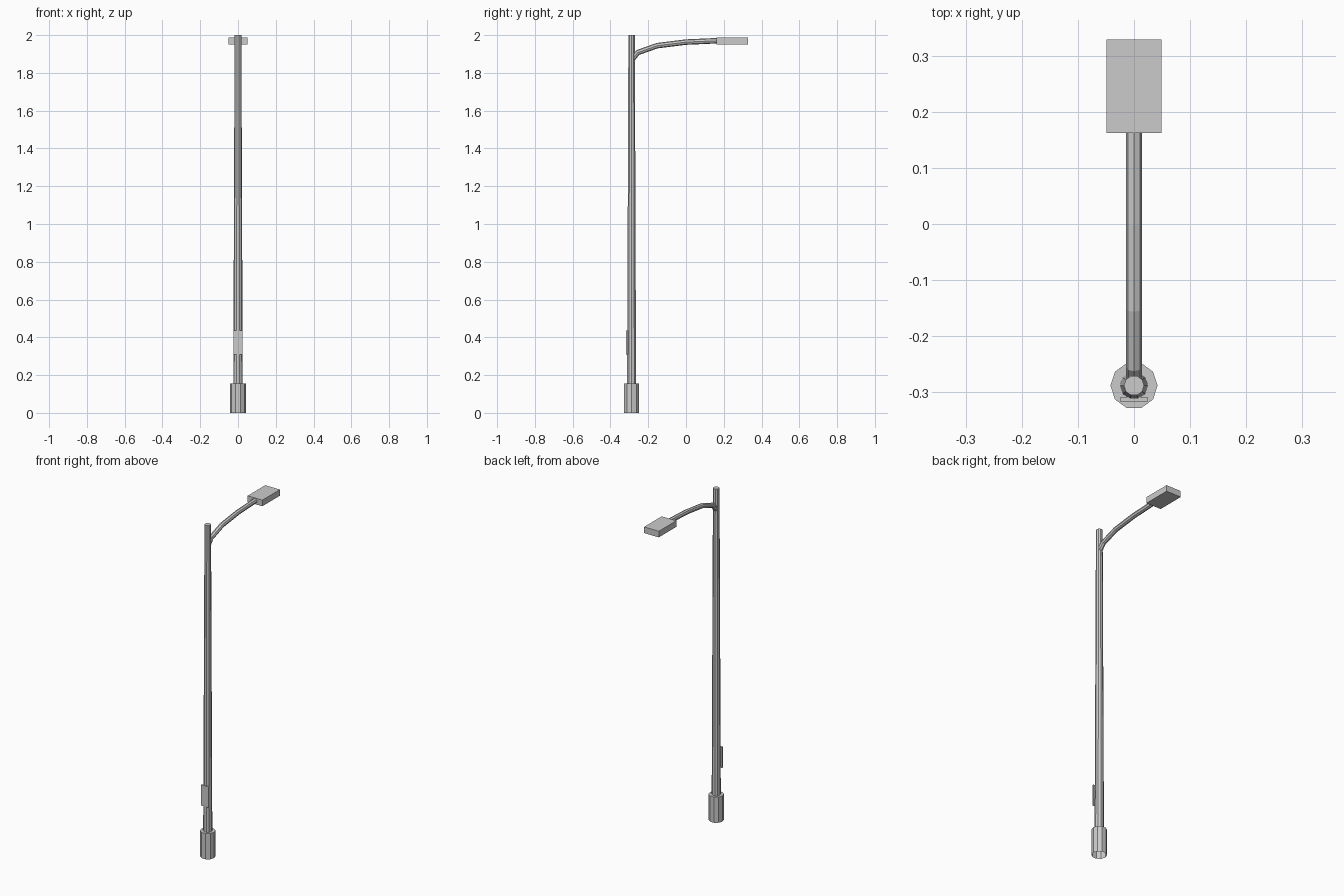
import bpy, bmesh, math
from mathutils import Vector, Matrix

if "Cube" in bpy.data.objects:
    bpy.data.objects.remove(bpy.data.objects["Cube"])

POLE_Y = -0.288


def make(name, bm):
    bmesh.ops.recalc_face_normals(bm, faces=bm.faces[:])
    me = bpy.data.meshes.new(name)
    bm.to_mesh(me)
    bm.free()
    ob = bpy.data.objects.new(name, me)
    bpy.context.collection.objects.link(ob)
    return ob


def box(name, lo, hi):
    lo, hi = Vector(lo), Vector(hi)
    bm = bmesh.new()
    bmesh.ops.create_cube(bm, size=1)
    bmesh.ops.scale(bm, vec=hi - lo, verts=bm.verts)
    bmesh.ops.translate(bm, vec=(lo + hi) / 2, verts=bm.verts)
    return make(name, bm)


def tube(name, rings, sides, cap_start=True, cap_end=True):
    """Loft rings of (centre, tilt about x, radius)."""
    bm = bmesh.new()
    loops = []
    for centre, tilt, r in rings:
        rot = Matrix.Rotation(tilt, 3, 'X')
        loops.append([bm.verts.new(Vector(centre) + rot @ Vector(
            (r * math.cos(2 * math.pi * i / sides),
             r * math.sin(2 * math.pi * i / sides), 0))) for i in range(sides)])
    for a, b in zip(loops, loops[1:]):
        for i in range(sides):
            j = (i + 1) % sides
            bm.faces.new((a[i], a[j], b[j], b[i]))
    if cap_start:
        bm.faces.new(loops[0][::-1])
    if cap_end:
        bm.faces.new(loops[-1])
    return make(name, bm)


# Ten-sided base sleeve, open underneath
tube("base", [((0, POLE_Y, 0), 0, 0.042), ((0, POLE_Y, 0.155), 0, 0.042)], 10, cap_start=False)

# Tapered pole
tube("pole", [((0, POLE_Y, 0.15), 0, 0.025), ((0, POLE_Y, 2.0), 0, 0.018)], 10)

# Curved lamp arm; rings are square to the path
path = [(-0.288, 1.868), (-0.255, 1.908), (-0.153, 1.944), (-0.002, 1.963), (0.177, 1.971)]
rings = []
for i, (y, z) in enumerate(path):
    a, b = path[max(i - 1, 0)], path[min(i + 1, len(path) - 1)]
    angle = math.atan2(b[1] - a[1], b[0] - a[0])
    rings.append(((0, y, z), angle - math.pi / 2, 0.0145))
tube("lamp_arm", rings, 8)

# Flat lamp head
box("lamp_head", (-0.049, 0.162, 1.95), (0.049, 0.329, 1.987))

# Access panel on the front of the pole
box("access_panel", (-0.024, -0.317, 0.31), (0.024, -0.308, 0.435))
